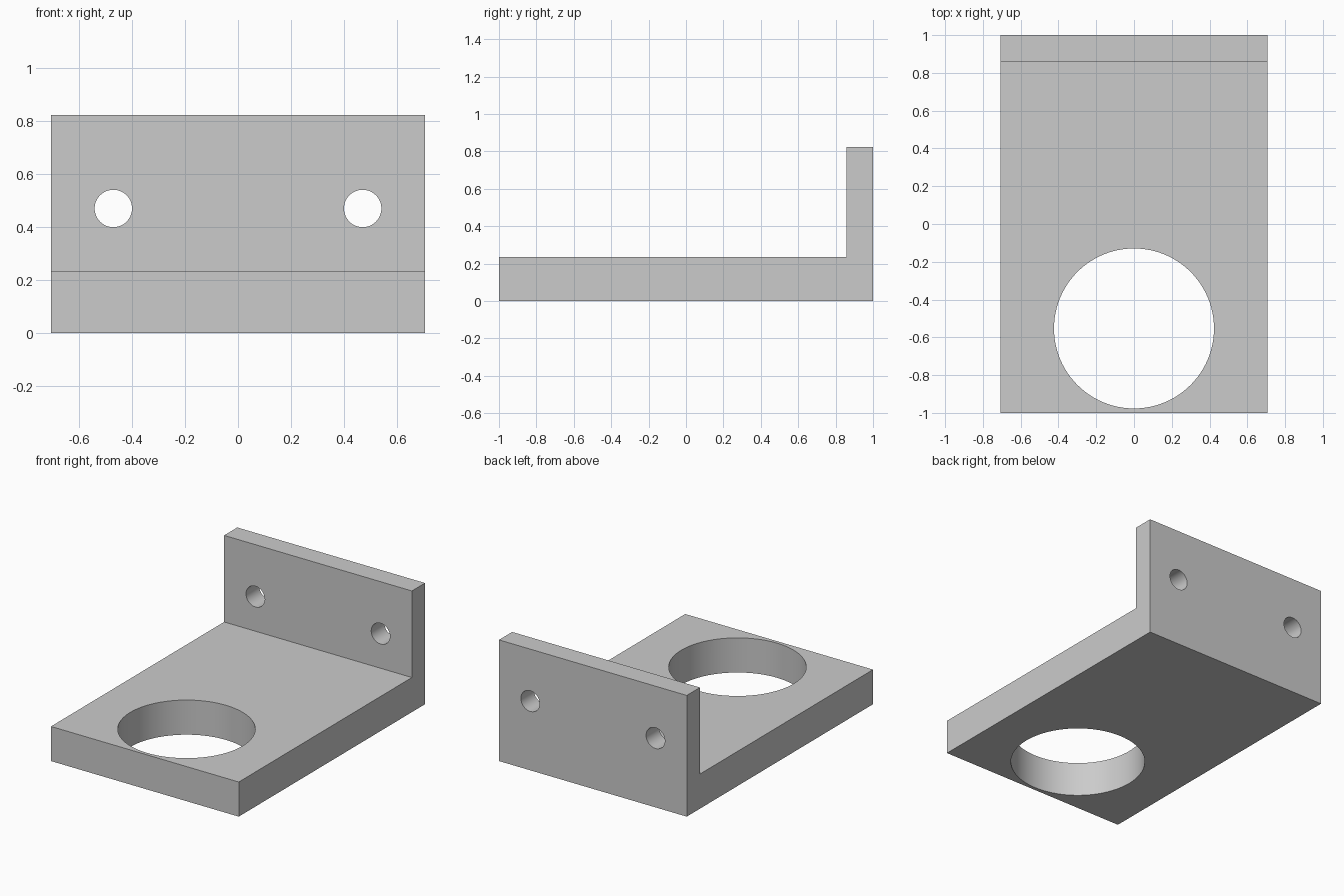
import bpy, bmesh, math

if "Cube" in bpy.data.objects:
    bpy.data.objects.remove(bpy.data.objects["Cube"])

U = 2 / 85                      # one design unit; the bracket is 85 units long
W, L, H = 60 * U, 85 * U, 35 * U
BASE_T, WALL_T = 10 * U, 6 * U

grey = bpy.data.materials.new("light grey")
grey.diffuse_color = (0.6, 0.6, 0.6, 1)
grey.use_nodes = True
grey.node_tree.nodes["Principled BSDF"].inputs["Base Color"].default_value = grey.diffuse_color

# L-shaped bracket: side profile (y, z) extruded along x
profile = [(-L / 2, 0), (L / 2, 0), (L / 2, H), (L / 2 - WALL_T, H),
           (L / 2 - WALL_T, BASE_T), (-L / 2, BASE_T)]
bm = bmesh.new()
face = bm.faces.new([bm.verts.new((-W / 2, y, z)) for y, z in profile])
ext = bmesh.ops.extrude_face_region(bm, geom=[face])
bmesh.ops.translate(bm, vec=(W, 0, 0),
                    verts=[v for v in ext["geom"] if isinstance(v, bmesh.types.BMVert)])
bmesh.ops.recalc_face_normals(bm, faces=bm.faces)
mesh = bpy.data.meshes.new("bracket")
bm.to_mesh(mesh)
bm.free()
bracket = bpy.data.objects.new("bracket", mesh)
bpy.context.collection.objects.link(bracket)
mesh.materials.append(grey)


def cut_hole(name, radius, depth, location, rotation, sides):
    """Drill a round hole through the bracket."""
    bpy.ops.mesh.primitive_cylinder_add(vertices=sides, radius=radius, depth=depth,
                                        location=location, rotation=rotation)
    cutter = bpy.context.object
    cutter.name = name
    cutter.hide_render = True
    cutter.data.materials.append(grey)
    mod = bracket.modifiers.new(name, 'BOOLEAN')
    mod.operation = 'DIFFERENCE'
    mod.solver = 'EXACT'
    mod.object = cutter
    bpy.context.view_layer.objects.active = bracket
    bpy.ops.object.modifier_apply(modifier=name)
    bpy.data.objects.remove(cutter)


# Large opening in the base plate
cut_hole("base_hole", 18 * U, BASE_T * 2, (0, -L / 2 + 19 * U, BASE_T / 2), (0, 0, 0), 96)
# Pair of mounting holes in the upright wall
for side in (-1, 1):
    cut_hole("mounting_hole", 3 * U, WALL_T * 2,
             (side * 20 * U, L / 2 - WALL_T / 2, 20 * U), (math.pi / 2, 0, 0), 48)

# Smooth hole walls, sharp edges elsewhere
bpy.ops.object.select_all(action='DESELECT')
bracket.select_set(True)
bpy.context.view_layer.objects.active = bracket
bpy.ops.object.shade_smooth_by_angle(angle=math.radians(30))
